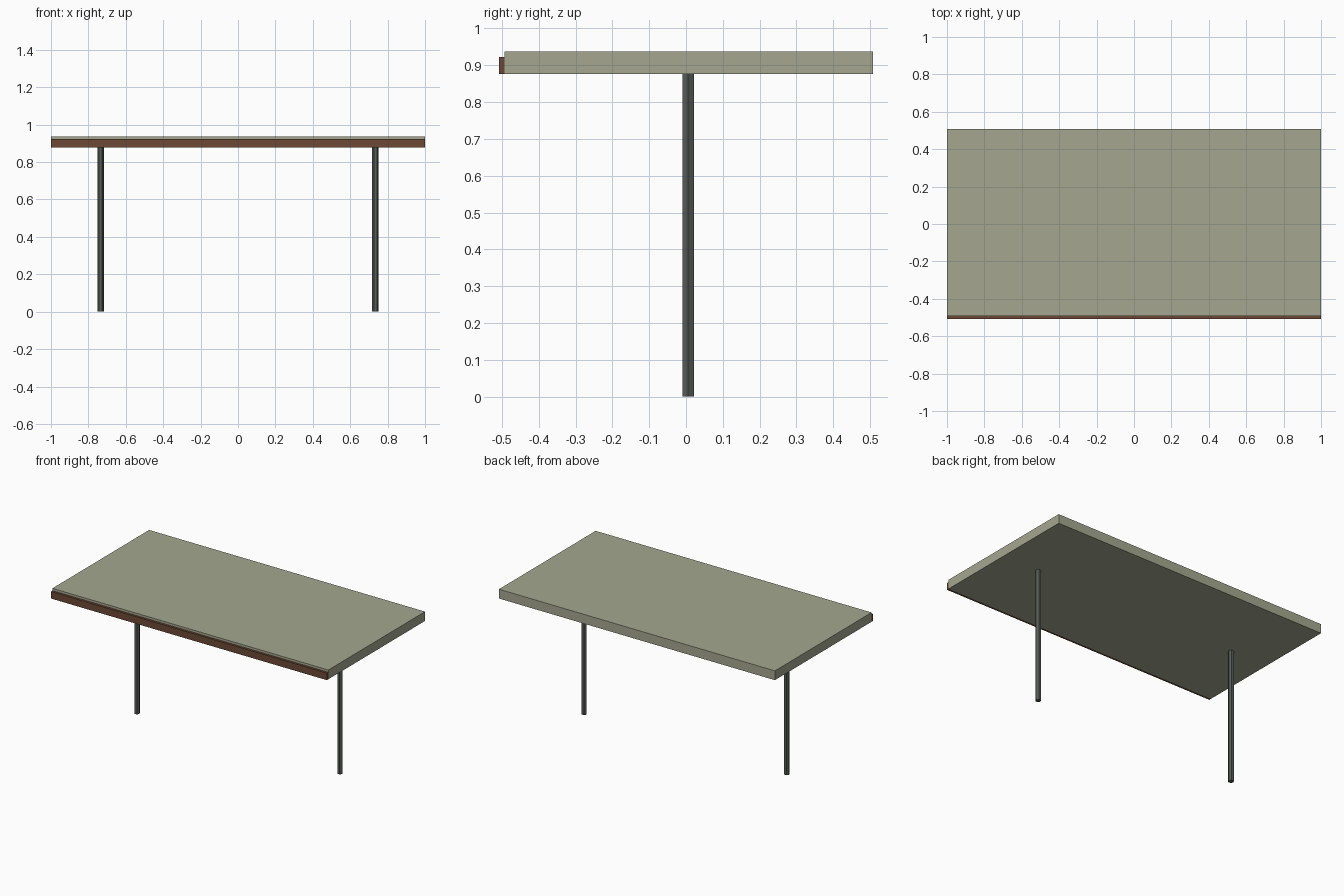
import bpy
import math

cube = bpy.data.objects.get("Cube")
if cube:
    bpy.data.objects.remove(cube, do_unlink=True)


def make_material(name, rgb):
    # 8-bit display colour converted to linear
    lin = [((c / 255 + 0.055) / 1.055) ** 2.4 for c in rgb]
    mat = bpy.data.materials.new(name)
    mat.use_nodes = True
    mat.diffuse_color = (*lin, 1)
    bsdf = next(n for n in mat.node_tree.nodes if n.type == 'BSDF_PRINCIPLED')
    bsdf.inputs["Base Color"].default_value = (*lin, 1)
    return mat


def finish(name, mat):
    obj = bpy.context.object
    obj.name = name
    obj.data.name = name
    obj.data.materials.append(mat)
    return obj


def box(name, lo, hi, mat):
    centre = [(a + b) / 2 for a, b in zip(lo, hi)]
    bpy.ops.mesh.primitive_cube_add(size=1, location=centre)
    obj = finish(name, mat)
    obj.scale = [b - a for a, b in zip(lo, hi)]
    bpy.ops.object.transform_apply(location=False, rotation=False, scale=True)


sage = make_material("sage panel", (165, 167, 144))
brown = make_material("brown trim", (108, 72, 53))
steel = make_material("dark grey steel", (87, 93, 87))

UNDERSIDE = 0.877

# Flat panel with a slightly lower trim board along its front edge
box("panel", (-1, -0.493, UNDERSIDE), (1, 0.508, 0.938), sage)
box("front_trim", (-1, -0.508, UNDERSIDE), (1, -0.493, 0.923), brown)

# Hexagonal posts, corners pointing along x
for name, x in (("right_post", -0.735), ("left_post", 0.735)):
    bpy.ops.mesh.primitive_cylinder_add(
        vertices=6, radius=0.0175, depth=UNDERSIDE,
        location=(x, 0.006, UNDERSIDE / 2), rotation=(0, 0, math.radians(30)))
    finish(name, steel)
    bpy.ops.object.transform_apply(location=False, rotation=True, scale=False)
